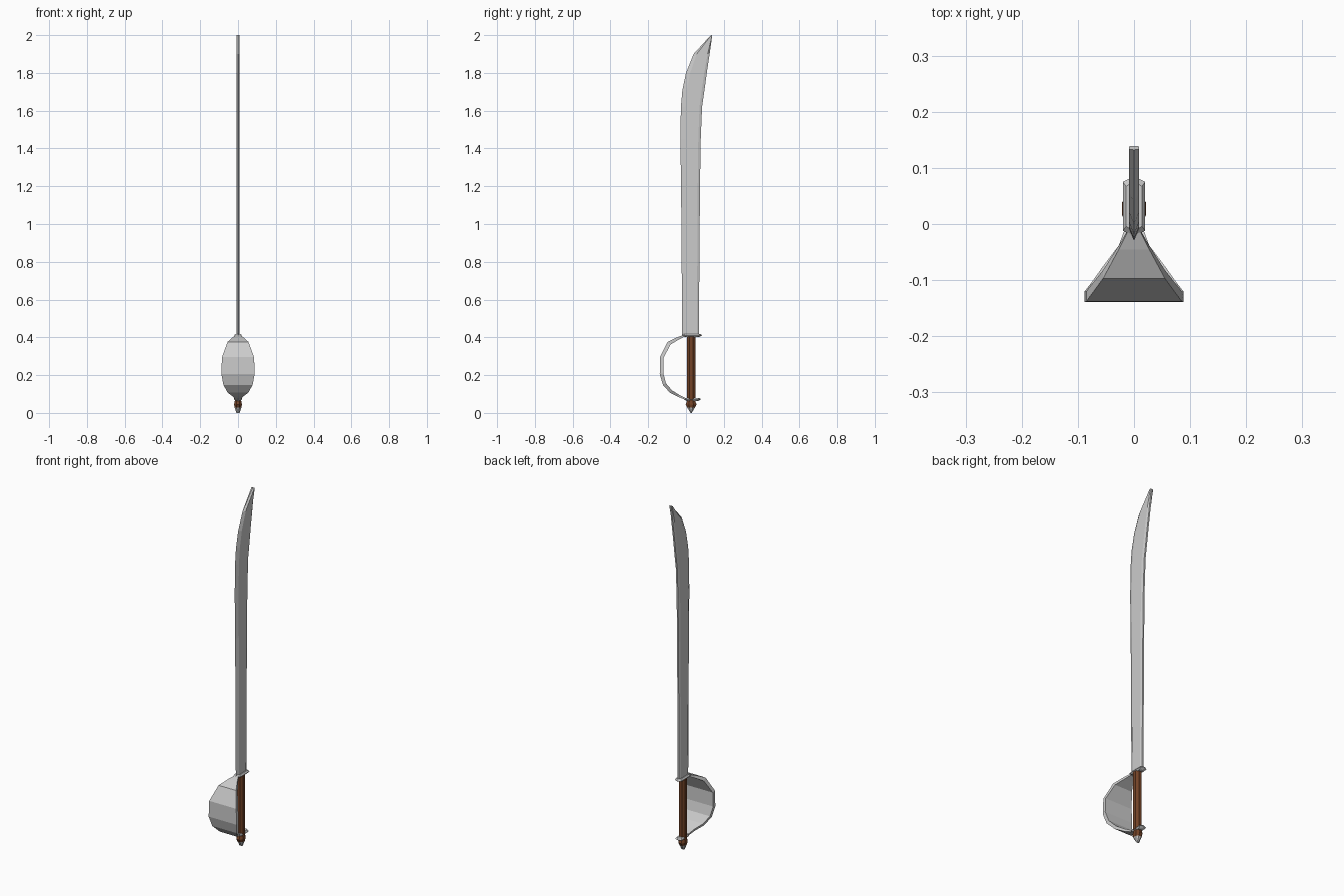
import bpy, bmesh, math

if "Cube" in bpy.data.objects:
    bpy.data.objects.remove(bpy.data.objects["Cube"])

wood = bpy.data.materials.new("wood")
wood.diffuse_color = (0.17, 0.055, 0.02, 1)
wood.use_nodes = True
wood.node_tree.nodes["Principled BSDF"].inputs["Base Color"].default_value = wood.diffuse_color


def loft(name, rings, mat=None):
    """Skin a list of equal-length closed rings and cap both ends."""
    bm = bmesh.new()
    vs = [[bm.verts.new(p) for p in r] for r in rings]
    n = len(rings[0])
    for a, b in zip(vs, vs[1:]):
        for i in range(n):
            j = (i + 1) % n
            bm.faces.new((a[i], a[j], b[j], b[i]))
    bm.faces.new(vs[0][::-1])
    bm.faces.new(vs[-1])
    bmesh.ops.recalc_face_normals(bm, faces=bm.faces)
    me = bpy.data.meshes.new(name)
    bm.to_mesh(me)
    bm.free()
    if mat:
        me.materials.append(mat)
    ob = bpy.data.objects.new(name, me)
    bpy.context.collection.objects.link(ob)
    return ob


def octagon(z, rx, ry, cy=0.027):
    k = math.cos(math.pi / 8)
    return [(rx / k * math.cos(a), cy + ry / k * math.sin(a), z)
            for a in (math.pi / 8 + i * math.pi / 4 for i in range(8))]


def hexagon(z, hx, y0, y1, c=0.01):
    # long plate outline with a shallow point at each end
    return [(0, y0, z), (hx, y0 + c, z), (hx, y1 - c, z),
            (0, y1, z), (-hx, y1 - c, z), (-hx, y0 + c, z)]


# Blade: edge y, spine y, height; sharp front and bevelled spine
def blade_ring(y0, y1, z, t=0.009):
    w = y1 - y0
    e, s = y0 + 0.2 * w, y1 - 0.12 * w
    return [(0, y0, z), (t, e, z), (t, s, z), (0.5 * t, y1, z),
            (-0.5 * t, y1, z), (-t, s, z), (-t, e, z)]


stations = [(-0.02, 0.068, 0.41), (-0.026, 0.074, 1.2), (-0.03, 0.078, 1.45),
            (-0.027, 0.085, 1.62), (-0.019, 0.098, 1.71), (0.0, 0.11, 1.80),
            (0.04, 0.125, 1.90), (0.132, 0.139, 2.0)]
loft("blade", [blade_ring(*s) for s in stations])

# Grip
loft("grip", [octagon(z, 0.02, 0.023) for z in (0.07, 0.405)], wood)

# Cross plates above and below the grip
for name, z, y0, y1 in (("upper_plate", 0.41, -0.022, 0.085),
                        ("lower_plate", 0.072, -0.012, 0.08)):
    loft(name, [hexagon(z - 0.008, 0.014, y0 + 0.015, y1 - 0.015),
                hexagon(z, 0.02, y0, y1),
                hexagon(z + 0.008, 0.014, y0 + 0.008, y1 - 0.008)])

# Pommel and its metal tip
loft("pommel", [octagon(0.068, 0.016, 0.02), octagon(0.045, 0.021, 0.029),
                octagon(0.028, 0.018, 0.02)], wood)
loft("pommel_tip", [octagon(0.028, 0.018, 0.02), octagon(0.0, 0.009, 0.003)])

# Hand guard: outer (y, z), inner (y, z), half width
guard = [(-0.015, 0.412, -0.012, 0.402, 0.012),
         (-0.045, 0.401, -0.038, 0.388, 0.027),
         (-0.097, 0.376, -0.082, 0.362, 0.055),
         (-0.138, 0.295, -0.120, 0.289, 0.085),
         (-0.139, 0.205, -0.120, 0.210, 0.088),
         (-0.122, 0.148, -0.106, 0.157, 0.077),
         (-0.086, 0.108, -0.075, 0.120, 0.055),
         (-0.045, 0.086, -0.038, 0.097, 0.027),
         (-0.005, 0.070, -0.002, 0.079, 0.014)]
loft("hand_guard", [[(-w, yo, zo), (w, yo, zo), (w, yi, zi), (-w, yi, zi)]
                    for yo, zo, yi, zi, w in guard])
